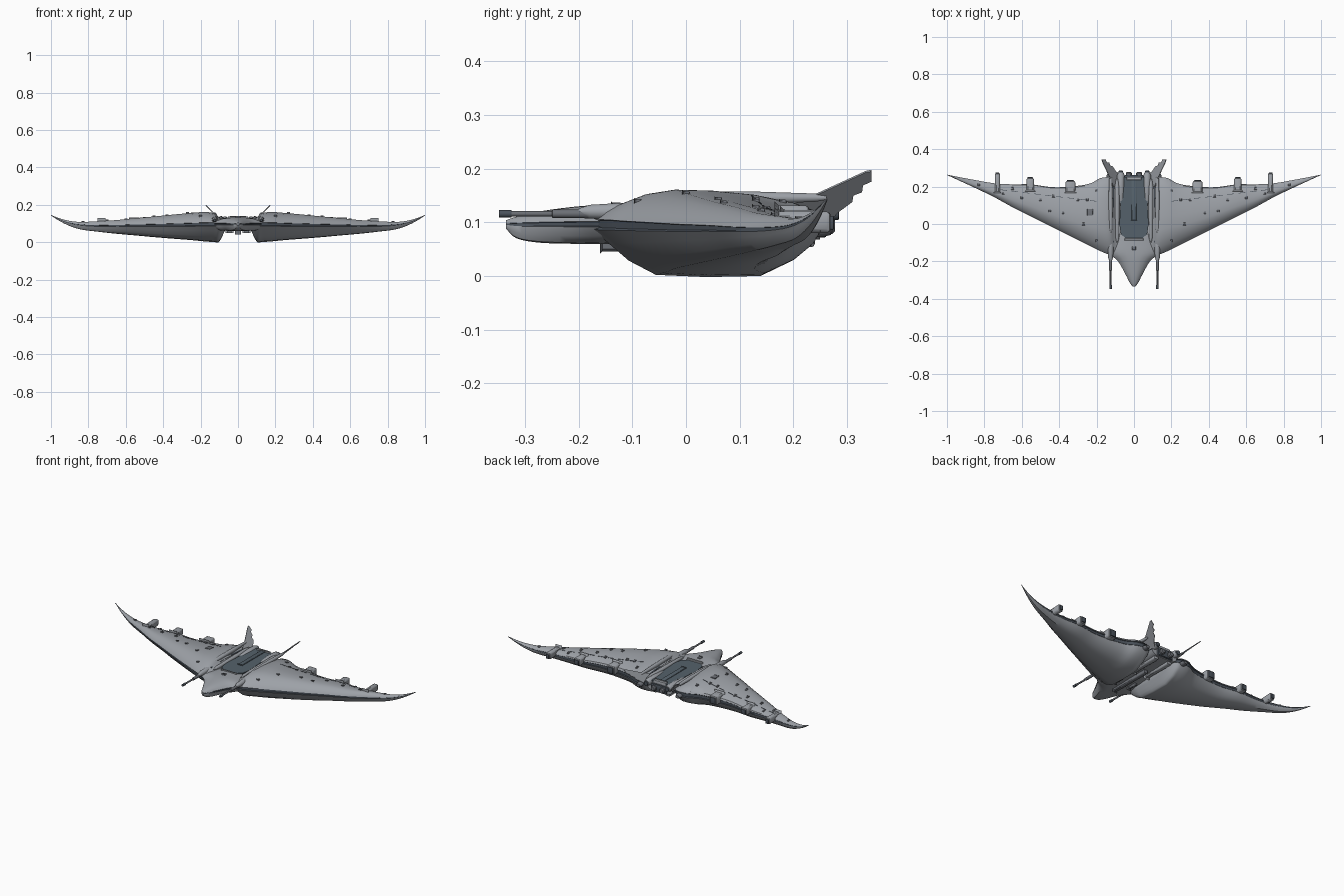
import bpy, bmesh, math
from mathutils import Vector
from mathutils.bvhtree import BVHTree

if "Cube" in bpy.data.objects:
    bpy.data.objects.remove(bpy.data.objects["Cube"], do_unlink=True)


def material(name, r, g, b):
    m = bpy.data.materials.new(name)
    m.use_nodes = True
    m.diffuse_color = (r, g, b, 1)
    bsdf = next(n for n in m.node_tree.nodes if n.type == 'BSDF_PRINCIPLED')
    bsdf.inputs["Base Color"].default_value = (r, g, b, 1)
    return m


HULL = material("hull grey", .34, .36, .39)
TRIM = material("dark trim", .07, .085, .105)
DECK = material("deck slate", .09, .12, .145)
METAL = material("gun metal", .15, .16, .18)


def make(name, verts, faces, mats, mirror=False, band=None, bevel=0, angle=35):
    """Build a mesh object; band(face_index) picks the second material."""
    mesh = bpy.data.meshes.new(name)
    mesh.from_pydata(verts, [], faces)
    for m in mats:
        mesh.materials.append(m)
    if band:
        for p in mesh.polygons:
            p.material_index = 1 if band(p.index) else 0
    bm = bmesh.new()
    bm.from_mesh(mesh)
    if bevel:
        bmesh.ops.bevel(bm, geom=bm.edges[:], offset=bevel, segments=2,
                        profile=.5, affect='EDGES')
    bmesh.ops.recalc_face_normals(bm, faces=bm.faces[:])
    bm.to_mesh(mesh)
    bm.free()
    ob = bpy.data.objects.new(name, mesh)
    bpy.context.collection.objects.link(ob)
    bpy.ops.object.select_all(action='DESELECT')
    ob.select_set(True)
    bpy.context.view_layer.objects.active = ob
    bpy.ops.object.shade_smooth_by_angle(angle=math.radians(angle))
    if mirror:
        mod = ob.modifiers.new("mirror", 'MIRROR')
        mod.use_mirror_merge = False
    return ob


def loft(rings):
    """Skin a list of equal closed rings, with end caps."""
    n = len(rings[0])
    verts = [v for r in rings for v in r]
    faces = [(i * n + j, i * n + (j + 1) % n, (i + 1) * n + (j + 1) % n, (i + 1) * n + j)
             for i in range(len(rings) - 1) for j in range(n)]
    faces += [tuple(range(n)), tuple(range(len(verts) - n, len(verts)))]
    return verts, faces


def smooth(rows, steps=4):
    """Catmull-Rom resampling of a station table."""
    out = []
    for i in range(len(rows) - 1):
        quad = [rows[max(i - 1, 0)], rows[i], rows[i + 1], rows[min(i + 2, len(rows) - 1)]]
        for s in range(steps):
            t = s / steps
            out.append([b + t * (c - a) / 2 + t * t * (a - 2.5 * b + 2 * c - d / 2)
                        + t ** 3 * (1.5 * (b - c) + (d - a) / 2) for a, b, c, d in zip(*quad)])
    return out + [rows[-1]]


def box(name, lo, hi, mat, mirror=False, bevel=0):
    ring = lambda y: [(lo[0], y, lo[2]), (hi[0], y, lo[2]), (hi[0], y, hi[2]), (lo[0], y, hi[2])]
    return make(name, *loft([ring(lo[1]), ring(hi[1])]), [mat], mirror, bevel=bevel)


def tube(name, x, z, path, mat, mirror=True, squash=1, n=14):
    """Round body along y from (y, radius) pairs."""
    turn = [math.tau * k / n for k in range(n)]
    rings = [[(x + r * math.cos(a), y, z + squash * r * math.sin(a)) for a in turn] for y, r in path]
    return make(name, *loft(rings), [mat], mirror)


def plate(name, outline, depth, mat, mirror=False):
    """Thin slab from an outline of 3D points."""
    lower = [tuple(Vector(p) - Vector(depth)) for p in outline]
    return make(name, *loft([lower, outline]), [mat], mirror)


# Wings: span stations of x, leading y, trailing y, edge z, top z, bottom z
wing_rows = smooth([
    (.07, -.17, .2, .1, .118, .062), (.1, -.175, .24, .1, .132, .003),
    (.13, -.165, .25, .098, .155, .001), (.18, -.145, .245, .097, .161, .004),
    (.24, -.115, .215, .095, .157, .01), (.34, -.065, .2, .093, .148, .018),
    (.44, -.015, .197, .091, .138, .026), (.55, .04, .212, .09, .128, .036),
    (.65, .09, .212, .088, .118, .045), (.75, .145, .218, .088, .112, .056),
    (.85, .193, .235, .094, .108, .07), (.93, .23, .25, .112, .12, .1),
    (1, .262, .264, .143, .145, .142)])
upper = [(.012, .1), (0, .12), (.03, .34), (.1, .62), (.2, .88), (.32, 1), (.5, .97),
         (.7, .85), (.88, .62), (.98, .38), (1, .2), (.988, .15)]
lower = [(.988, .1), (1, .15), (.97, .38), (.88, .7), (.74, .98), (.5, 1),
         (.28, .96), (.16, .7), (.07, .38), (0, .12), (.012, .08)]


def wing_ring(x, le, te, edge, top, bot):
    at = lambda t, z: (x, le + t * (te - le), z)
    return ([at(t, edge + k * (top - edge)) for t, k in upper]
            + [at(t, edge - k * (edge - bot)) for t, k in lower])


size = len(upper) + len(lower)
bands = {len(upper) - 2, len(upper) - 1, len(upper), size - 2, size - 1, 0}
wing_mesh = loft([wing_ring(*r) for r in wing_rows])
wing_faces = (len(wing_rows) - 1) * size
make("wing", *wing_mesh, [HULL, TRIM], True,
     lambda i: i < wing_faces and i % size in bands)
surface = BVHTree.FromPolygons(*wing_mesh)


def top_z(x, y):
    hit = surface.ray_cast(Vector((x, y, 1)), Vector((0, 0, -1)))[0]
    return hit.z if hit else None


# Centre body: stations of y, half width, top z, bottom z
body_rows = smooth([
    (-.335, .006, .104, .088), (-.315, .022, .111, .07), (-.27, .045, .121, .062),
    (-.2, .085, .13, .06), (-.15, .135, .132, .06), (-.08, .12, .13, .062),
    (0, .095, .126, .064), (.12, .09, .126, .064), (.25, .085, .124, .068)])
side = [(0, 1), (.3, .97), (.6, .82), (.85, .5), (1, .14), (.97, .1),
        (.97, -.1), (1, -.14), (.9, -.6), (.68, -.94), (.3, -1), (0, -1)]


def body_ring(y, w, top, bot):
    half = [(f * w, y, .097 + k * ((top - .097) if k > 0 else (.097 - bot))) for f, k in side]
    return half + [(-x, a, z) for x, a, z in half[-2:0:-1]]


ring_len = 2 * len(side) - 2
body_faces = (len(body_rows) - 1) * ring_len
body_bands = {4, 5, 6, ring_len - 5, ring_len - 6, ring_len - 7}
make("centre_body", *loft([body_ring(*r) for r in body_rows]), [HULL, TRIM], False,
     lambda i: i < body_faces and i % ring_len in body_bands)

# Dark dorsal deck with a raised spine and crossbars
half = [(.045, -.075), (.07, -.055), (.078, 0), (.072, .1), (.068, .25)]
outline = [(x, y, .13) for x, y in half] + [(-x, y, .13) for x, y in half[::-1]]
plate("dorsal_deck", outline, (0, 0, .008), DECK)
box("deck_spine", (-.014, .02, .125), (.014, .25, .134), DECK, bevel=.002)
box("deck_front_lip", (-.05, -.088, .122), (.05, -.076, .134), HULL, bevel=.003)
box("deck_rear_bar", (-.04, .235, .1), (.04, .252, .136), HULL, bevel=.003)

# Long rails and nacelles beside the deck
tube("deck_rail", .09, .126, [(-.1, .003), (-.07, .01), (.05, .012), (.2, .013), (.24, .006)], HULL)
tube("rear_nacelle", .07, .118, [(.1, .004), (.13, .015), (.2, .02), (.26, .02), (.275, .014)], HULL)
tube("nacelle_nozzle", .07, .116, [(.26, .013), (.284, .012), (.285, .008)], TRIM)
tube("shoulder_rail", .125, .146, [(-.06, .002), (-.02, .011), (.12, .012), (.24, .008), (.262, .004)], HULL)
slot = [(x, y, max(top_z(x, y), .126) + .002) for x, y in
        [(.106, -.1), (.106, 0), (.106, .12), (.106, .21), (.112, .21), (.112, .12), (.112, 0), (.112, -.1)]]
plate("rail_slot", slot, (0, 0, .006), TRIM, True)

# Stern machinery between the nacelles
box("stern_block", (-.05, .24, .072), (.05, .262, .118), TRIM, bevel=.004)
tube("stern_engine", .028, .094, [(.25, .016), (.272, .016), (.278, .011)], METAL)
tube("lower_engine", .13, .085, [(.2, .02), (.255, .018), (.27, .012)], METAL, squash=.7)

# Forward guns
tube("gun_barrel", .125, .116, [(-.345, .005), (-.25, .005), (-.249, .008), (-.13, .009)], METAL)
tube("gun_muzzle", .125, .116, [(-.348, .007), (-.325, .007)], TRIM)
tube("gun_housing", .125, .12, [(-.2, .006), (-.18, .013), (-.1, .018), (-.04, .01)], HULL)

# Swept tail fins with a stepped rear edge
fin = [(.09, .2, .112), (.112, .2, .134), (.132, .25, .154), (.172, .335, .193), (.173, .346, .195),
       (.155, .346, .176), (.148, .33, .169), (.135, .328, .156), (.13, .312, .15),
       (.118, .31, .138), (.1, .283, .118), (.084, .27, .103)]
plate("tail_fin", fin, (.003, 0, -.003), HULL, True)

# Trailing edge pods: x, half width, front y, rear y
for x, w, y0, y1 in [(.34, .026, .165, .23), (.555, .02, .175, .245), (.73, .014, .165, .27)]:
    z = top_z(x, y0 + .01)
    box("wing_pod", (x - w, y0, .08), (x + w, y1, z + .008), HULL, True, bevel=.008)
    box("pod_nozzle", (x - w * .7, y1 - .02, .086), (x + w * .7, y1 + .006, z), TRIM, True, bevel=.003)

# Small turrets on the upper wing
turrets = [(.2, -.09), (.27, 0), (.25, .13), (.3, .13), (.38, .06), (.45, .07), (.43, .15),
           (.5, .13), (.6, .14), (.65, .19), (.7, .165), (.83, .21), (.2, .18)]
for x, y in turrets:
    z = top_z(x, y)
    if z:
        box("wing_turret", (x - .006, y - .007, z - .004), (x + .006, y + .007, z + .004),
            METAL, True, bevel=.002)
z = top_z(.235, .06)
box("wing_hatch", (-.25, .045, z - .004), (-.22, .08, z + .003), METAL, bevel=.001)

# Panel seam dashes following the wing span
for k in range(9):
    x0 = .2 + k * .06
    pts = [(x0, 0), (x0 + .035, 0), (x0 + .035, .003), (x0, .003)]
    seam = [(x, .12 + .12 * (x - .2) + dy, top_z(x, .12 + .12 * (x - .2)) + .001) for x, dy in pts]
    plate("wing_seam", seam, (0, 0, .004), TRIM, True)

# Nose and belly fittings
box("nose_sensor", (-.01, -.14, .126), (.01, -.12, .137), METAL, bevel=.003)
box("belly_keel", (-.012, -.16, .046), (.012, .1, .068), METAL, bevel=.004)
box("belly_gun", (.04, -.1, .052), (.056, -.04, .068), METAL, True, bevel=.004)
box("belly_pipe", (.03, .05, .054), (.06, .24, .072), HULL, True, bevel=.006)
